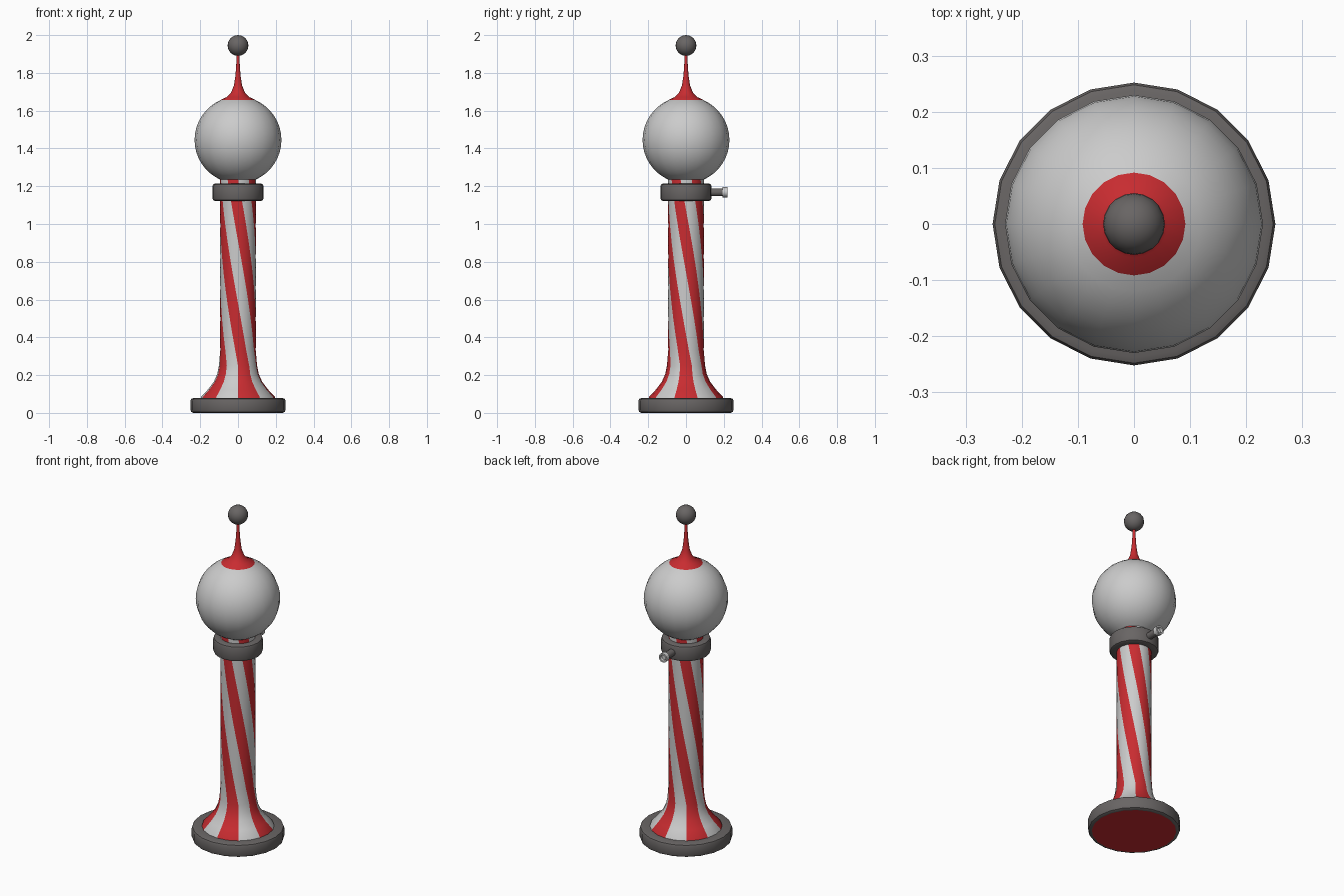
import bpy, bmesh, math
from mathutils import Matrix

if "Cube" in bpy.data.objects:
    bpy.data.objects.remove(bpy.data.objects["Cube"])

SIDES = 20


def material(name, rgb):
    m = bpy.data.materials.new(name)
    m.diffuse_color = (*rgb, 1)
    m.use_nodes = True
    m.node_tree.nodes["Principled BSDF"].inputs["Base Color"].default_value = m.diffuse_color
    return m


RED = material("red", (0.58, 0.025, 0.03))
WHITE = material("white", (0.8, 0.8, 0.8))
DARK = material("dark_grey", (0.14, 0.13, 0.128))


def lathe(name, profile, mats, sides=SIDES, twist=None, stripe=None, matrix=None, angle=35):
    """Spin (radius, z) points around z; radius 0 makes a pole."""
    bm = bmesh.new()
    rings = []
    for r, z in profile:
        if r < 1e-6:
            rings.append([bm.verts.new((0, 0, z))] * sides)
            continue
        off = twist(z) if twist else 0
        rings.append([bm.verts.new((r * math.cos(math.tau * i / sides + off),
                                    r * math.sin(math.tau * i / sides + off), z))
                      for i in range(sides)])
    for a, b in zip(rings, rings[1:]):
        for i in range(sides):
            j = (i + 1) % sides
            f = bm.faces.new(dict.fromkeys((a[i], a[j], b[j], b[i])))
            if stripe:
                f.material_index = stripe(i)
    if matrix:
        bm.transform(matrix)
    bmesh.ops.recalc_face_normals(bm, faces=bm.faces)
    me = bpy.data.meshes.new(name)
    bm.to_mesh(me)
    bm.free()
    for m in mats:
        me.materials.append(m)
    ob = bpy.data.objects.new(name, me)
    bpy.context.collection.objects.link(ob)
    bpy.context.view_layer.objects.active = ob
    ob.select_set(True)
    bpy.ops.object.shade_smooth_by_angle(angle=math.radians(angle))
    ob.select_set(False)
    return ob


def ball(radius, z, rings, lo=0.0, hi=math.pi):
    """Arc profile from polar angle hi (bottom) to lo (top)."""
    pts = []
    for k in range(rings + 1):
        t = hi + (lo - hi) * k / rings
        pts.append((radius * math.sin(t), z + radius * math.cos(t)))
    return pts


# Foot ring and red underside
lathe("foot_ring", [(0.19, 0.078), (0.238, 0.078), (0.248, 0.074), (0.252, 0.064),
                    (0.252, 0.016), (0.248, 0.006), (0.236, 0.0), (0.23, 0.0)], [DARK])
lathe("foot_underside", [(0, 0.0), (0.23, 0.0)], [RED])

# Candy-striped post: straight flare, then twisted shaft
Z0, Z1 = 0.25, 1.24
STEPS = 12
post = [(0.2, 0.07), (0.195, 0.085), (0.158, 0.125), (0.128, 0.165), (0.11, 0.205)]
post += [(0.101 if k == 0 else 0.095, Z0 + (Z1 - Z0) * k / STEPS) for k in range(STEPS + 1)]
post += [(0.085, 1.248)]
lathe("striped_post", post, [RED, WHITE],
      twist=lambda z: -math.radians(108) * min(max((z - Z0) / (Z1 - Z0), 0), 1),
      stripe=lambda i: 0 if (i + 1) % 4 < 2 else 1)

# Collar around the neck
lathe("collar", [(0.09, 1.122), (0.122, 1.122), (0.131, 1.126), (0.135, 1.136),
                 (0.135, 1.2), (0.131, 1.21), (0.122, 1.214), (0.09, 1.214)], [DARK])

# Outlet pipe on the back of the collar
to_back = Matrix.Translation((0, 0, 1.168)) @ Matrix.Rotation(-math.pi / 2, 4, 'X')
lathe("outlet_pipe", [(0.021, 0.11), (0.021, 0.196)], [DARK], sides=12, matrix=to_back)
lathe("outlet_nozzle", [(0.019, 0.194), (0.027, 0.194), (0.027, 0.22), (0.018, 0.22),
                        (0.016, 0.205), (0, 0.205)], [WHITE], sides=12, matrix=to_back)

# Globe, open where it meets the neck and cap
cut = math.asin(0.09 / 0.23)
lathe("globe", ball(0.23, 1.445, 16, cut, math.pi - cut), [WHITE], angle=60)

# Red spire and top ball
lathe("spire", [(0.085, 1.646), (0.096, 1.65), (0.09, 1.658), (0.06, 1.672), (0.036, 1.697),
                (0.021, 1.735), (0.013, 1.79), (0.009, 1.85), (0.008, 1.9)], [RED], angle=60)
lathe("top_ball", ball(0.055, 1.945, 12), [DARK], angle=60)
